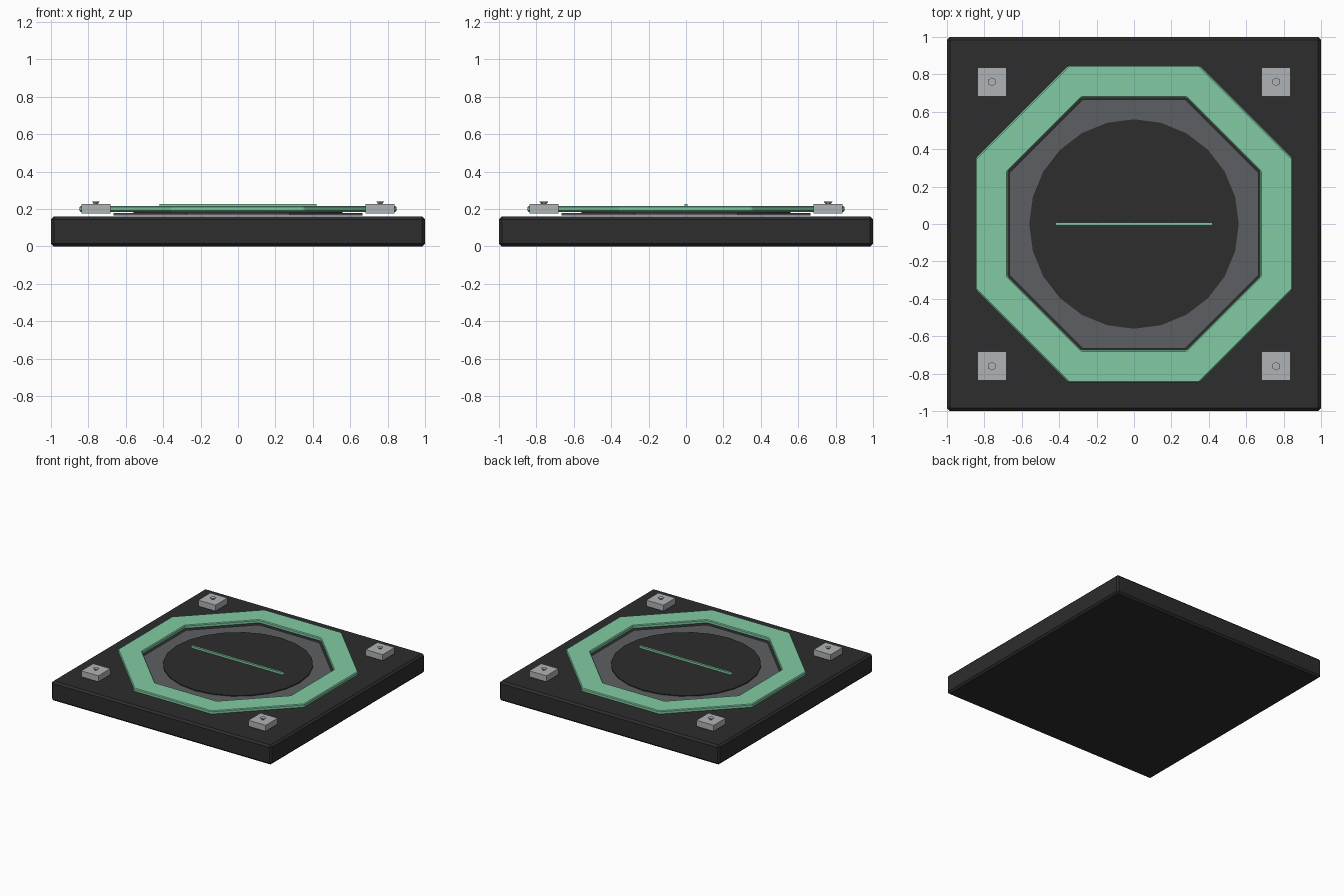
import bpy
import bmesh
from math import pi, cos, sin

cube = bpy.data.objects.get("Cube")
if cube:
    bpy.data.objects.remove(cube, do_unlink=True)


def material(name, color):
    mat = bpy.data.materials.new(name)
    mat.use_nodes = True
    rgba = (*color, 1)
    mat.diffuse_color = rgba
    mat.node_tree.nodes["Principled BSDF"].inputs["Base Color"].default_value = rgba
    return mat


CHARCOAL = material("charcoal", (0.026, 0.026, 0.026))
GREEN = material("mint_green", (0.22, 0.60, 0.37))
SLATE = material("slate_grey", (0.107, 0.114, 0.122))
STEEL = material("light_steel", (0.434, 0.451, 0.468))


def finish(bm, name, mat, bevel=0):
    bmesh.ops.recalc_face_normals(bm, faces=bm.faces)
    mesh = bpy.data.meshes.new(name)
    bm.to_mesh(mesh)
    bm.free()
    mesh.materials.append(mat)
    obj = bpy.data.objects.new(name, mesh)
    bpy.context.collection.objects.link(obj)
    if bevel:
        mod = obj.modifiers.new("edge_bevel", "BEVEL")
        mod.width = bevel
        mod.segments = 1
        mod.limit_method = "ANGLE"
    return obj


def box(name, mat, x, y, half_x, half_y, z0, z1, bevel=0):
    bm = bmesh.new()
    bmesh.ops.create_cube(bm, size=2)
    for v in bm.verts:
        v.co = (x + v.co.x * half_x, y + v.co.y * half_y,
                z0 if v.co.z < 0 else z1)
    return finish(bm, name, mat, bevel)


def prism(name, mat, sides, r0, r1, z0, z1, x=0, y=0, turn=0):
    """Solid with a regular polygon base, optionally tapered."""
    bm = bmesh.new()
    loops = []
    for r, z in ((r0, z0), (r1, z1)):
        angles = [turn + 2 * pi * i / sides for i in range(sides)]
        loops.append([bm.verts.new((x + r * cos(a), y + r * sin(a), z)) for a in angles])
        bm.faces.new(loops[-1])
    for i in range(sides):
        j = (i + 1) % sides
        bm.faces.new((loops[0][i], loops[0][j], loops[1][j], loops[1][i]))
    return finish(bm, name, mat)


def octagon_ring(name, mat, inner, outer, z0, z1, bevel):
    """Ring given by the distances from its centre to its flat sides."""
    bm = bmesh.new()
    loops = []
    for flat, z in ((outer, z0), (outer, z1), (inner, z1), (inner, z0)):
        r = flat / cos(pi / 8)
        angles = [pi / 8 + pi / 4 * i for i in range(8)]
        loops.append([bm.verts.new((r * cos(a), r * sin(a), z)) for a in angles])
    for k in range(4):
        a, b = loops[k], loops[(k + 1) % 4]
        for i in range(8):
            j = (i + 1) % 8
            bm.faces.new((a[i], a[j], b[j], b[i]))
    return finish(bm, name, mat, bevel)


# Base slab
box("base_slab", CHARCOAL, 0, 0, 1, 1, 0, 0.16, bevel=0.015)

# Inner octagonal plate and round centre disc
prism("inner_plate", SLATE, 8, 0.665 / cos(pi / 8), 0.665 / cos(pi / 8),
      0.165, 0.18, turn=pi / 8)
prism("centre_disc", CHARCOAL, 24, 0.56, 0.56, 0.178, 0.187)

# Raised ring and centre bar
octagon_ring("octagon_ring", GREEN, 0.675, 0.847, 0.185, 0.216, bevel=0.006)
box("centre_bar", GREEN, 0, 0, 0.42, 0.009, 0.208, 0.226)

# Corner blocks with tapered hexagonal bolts
for side_x, left_right in ((1, "left"), (-1, "right")):
    for side_y, front_back in ((-1, "front"), (1, "back")):
        x, y = 0.76 * side_x, 0.76 * side_y
        tag = front_back + "_" + left_right
        box("corner_block_" + tag, STEEL, x, y, 0.078, 0.078, 0.176, 0.226)
        prism("bolt_" + tag, STEEL, 6, 0.008, 0.023, 0.22, 0.239, x, y, pi / 2)
